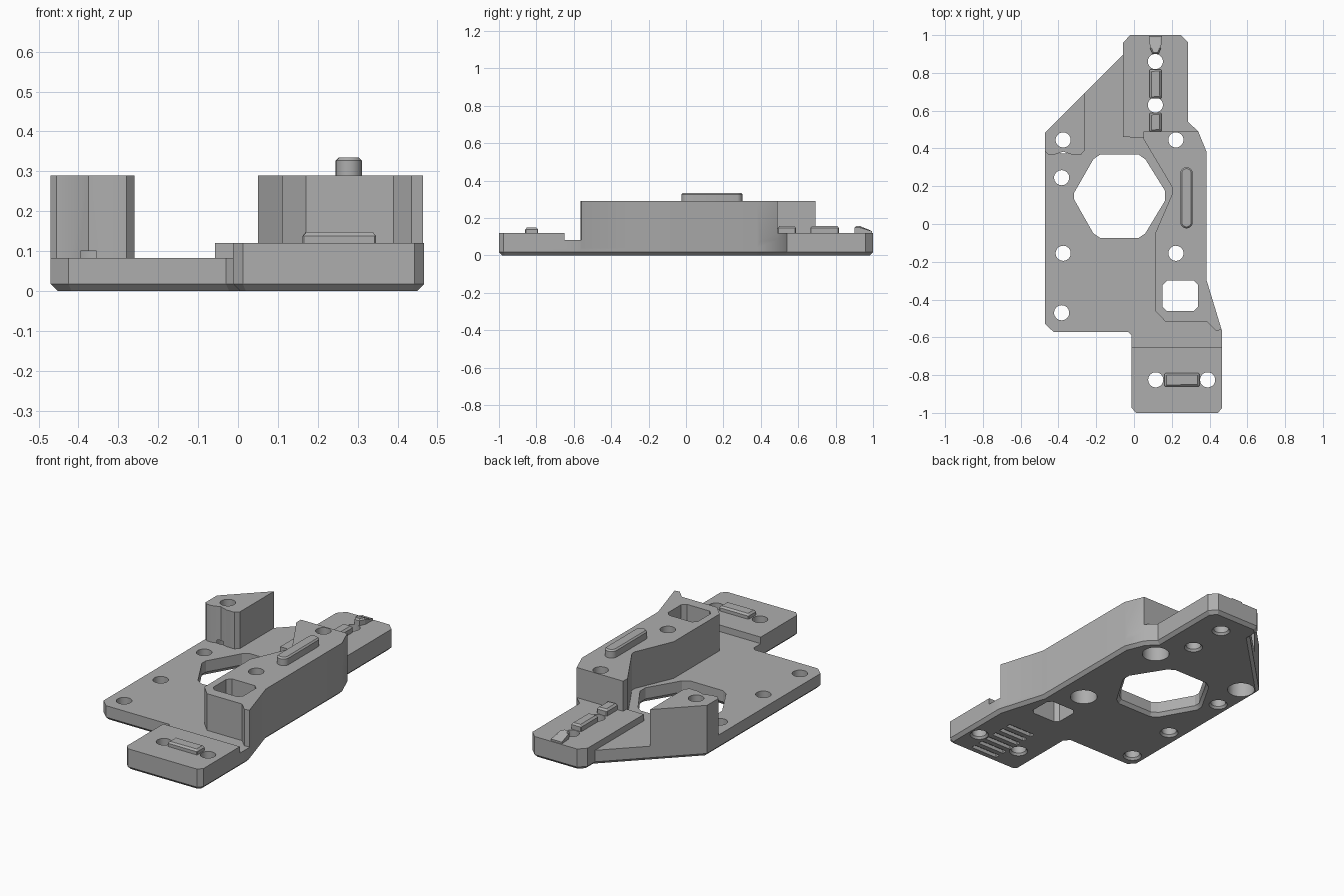
import bpy, bmesh, math

if "Cube" in bpy.data.objects:
    bpy.data.objects.remove(bpy.data.objects["Cube"])

grey = bpy.data.materials.new("plain grey")
grey.use_nodes = True
grey.diffuse_color = (0.42, 0.42, 0.42, 1)
grey.node_tree.nodes["Principled BSDF"].inputs["Base Color"].default_value = grey.diffuse_color


def prism(name, pts, z0, z1, bottom_bevel=0, top_bevel=0, flare=1):
    """Extrude an outline; optionally bevel its rims or widen the lower end."""
    bm = bmesh.new()
    n = len(pts)
    cx, cy = sum(p[0] for p in pts) / n, sum(p[1] for p in pts) / n
    low = [bm.verts.new((cx + (x - cx) * flare, cy + (y - cy) * flare, z0)) for x, y in pts]
    high = [bm.verts.new((x, y, z1)) for x, y in pts]
    bm.faces.new(low)
    bm.faces.new(high)
    for i in range(n):
        j = (i + 1) % n
        bm.faces.new((low[i], low[j], high[j], high[i]))
    bmesh.ops.recalc_face_normals(bm, faces=bm.faces)
    for size, z in ((bottom_bevel, z0), (top_bevel, z1)):
        if size:
            rim = [e for e in bm.edges if all(abs(v.co.z - z) < 1e-5 for v in e.verts)]
            bmesh.ops.bevel(bm, geom=rim, offset=size, segments=1, affect='EDGES')
    mesh = bpy.data.meshes.new(name)
    bm.to_mesh(mesh)
    bm.free()
    mesh.materials.append(grey)
    ob = bpy.data.objects.new(name, mesh)
    bpy.context.collection.objects.link(ob)
    return ob


def circle(x, y, r, n=32):
    return [(x + r * math.cos(2 * math.pi * i / n), y + r * math.sin(2 * math.pi * i / n))
            for i in range(n)]


def cut_rect(x0, x1, y0, y1, c):
    """Rectangle with clipped corners."""
    return [(x0 + c, y0), (x1 - c, y0), (x1, y0 + c), (x1, y1 - c),
            (x1 - c, y1), (x0 + c, y1), (x0, y1 - c), (x0, y0 + c)]


def combine(target, other, operation):
    mod = target.modifiers.new(operation.lower(), 'BOOLEAN')
    mod.object, mod.operation, mod.solver = other, operation, 'EXACT'
    bpy.context.view_layer.objects.active = target
    bpy.ops.object.modifier_apply(modifier=mod.name)
    bpy.data.objects.remove(other)


# Base plate with chamfered underside
body = prism("mounting_plate", [
    (-0.47, -0.53), (-0.425, -0.572), (-0.03, -0.572), (-0.012, -0.59), (-0.012, -0.975),
    (0.012, -1), (0.443, -1), (0.467, -0.975), (0.467, -0.57), (0.385, -0.30), (0.385, 0.38),
    (0.34, 0.49), (0.287, 0.54), (0.287, 0.96), (0.247, 1), (-0.02, 1), (-0.058, 0.96),
    (-0.058, 0.895), (-0.47, 0.483)], 0, 0.083, bottom_bevel=0.018)

# Raised front and rear tabs
front_tab = [(-0.012, -0.65), (-0.012, -0.975), (0.012, -1), (0.443, -1), (0.467, -0.975), (0.467, -0.65)]
rear_tab = [(-0.058, 0.46), (0.2, 0.455), (0.34, 0.49), (0.287, 0.54), (0.287, 0.96),
            (0.247, 1), (-0.02, 1), (-0.058, 0.96)]
# Tall side rail and tall corner post
side_rail = [(0.05, 0.49), (0.05, 0.45), (0.205, 0.19), (0.205, 0.165), (0.112, -0.05),
             (0.112, -0.46), (0.17, -0.52), (0.39, -0.52), (0.435, -0.565), (0.464, -0.56),
             (0.385, -0.30), (0.385, 0.38), (0.34, 0.49)]
corner_post = [(-0.47, 0.383), (-0.455, 0.368), (-0.42, 0.368), (-0.375, 0.383), (-0.33, 0.368),
               (-0.28, 0.368), (-0.26, 0.39), (-0.26, 0.693), (-0.47, 0.483)]
for outline, top in ((front_tab, 0.12), (rear_tab, 0.12), (side_rail, 0.29), (corner_post, 0.29)):
    combine(body, prism("raised_part", outline, 0.04, top), 'UNION')

# Hexagonal opening and square window, flared on the underside
hexagon = [(-0.317, 0.13), (-0.317, 0.165), (-0.215, 0.343), (-0.18, 0.367), (0.025, 0.367),
           (0.06, 0.343), (0.165, 0.175), (0.165, 0.125), (0.06, -0.05), (0.025, -0.073),
           (-0.18, -0.073), (-0.215, -0.05)]
window = cut_rect(0.152, 0.338, -0.46, -0.30, 0.022)
cutters = [prism("hexagon_cutter", hexagon, -0.1, 0.4),
           prism("hexagon_flare_cutter", hexagon, -0.001, 0.02, flare=1.07),
           prism("window_cutter", window, -0.1, 0.4)]

# Screw holes, three of them counterbored from below
large = [(-0.375, 0.445), (0.222, 0.445), (0.222, -0.155)]
small = [(-0.383, 0.245), (-0.375, -0.155), (-0.383, -0.47), (0.113, 0.86), (0.113, 0.63),
         (0.115, -0.825), (0.39, -0.825)]
for x, y in large + small:
    cutters.append(prism("hole_cutter", circle(x, y, 0.04), -0.1, 0.4))
for x, y in large:
    cutters.append(prism("counterbore_cutter", circle(x, y, 0.072), -0.1, 0.1))
for x, y in small:
    cutters.append(prism("countersink_cutter", circle(x, y, 0.04), -0.001, 0.012, flare=1.25))

# Row of grooves under the front tab
for i in range(6):
    y = -0.94 + i * 0.058
    cutters.append(prism("groove_cutter", cut_rect(0.165, 0.335, y - 0.014, y + 0.014, 0.004), -0.1, 0.02))
for cutter in cutters:
    cutter.hide_render = True
    combine(body, cutter, 'DIFFERENCE')

# Rail key with round ends
ends = [(x, y + (0.258 if y > 0 else 0)) for x, y in circle(0.278, 0, 0.033, 32)]
key = prism("rail_key", [(x, y + 0.01) for x, y in ends], 0.28, 0.335, top_bevel=0.008)

# Locating bars on the front and rear tabs
prism("front_bar", cut_rect(0.162, 0.346, -0.86, -0.79, 0.004), 0.11, 0.148, top_bevel=0.01)
for name, y0, y1 in (("rear_bar_inner", 0.49, 0.588), ("rear_bar_middle", 0.665, 0.818)):
    prism(name, cut_rect(0.083, 0.146, y0, y1, 0.004), 0.11, 0.156, top_bevel=0.01)
end_bar = prism("rear_bar_end", [(0.08, 0.995), (0.085, 0.93), (0.098, 0.9), (0.13, 0.9),
                                 (0.143, 0.93), (0.148, 0.995)], 0.11, 0.156, top_bevel=0.008)
for v in end_bar.data.vertices:
    if v.co.y > 0.96 and v.co.z > 0.13:
        v.co.z = 0.13

# Smooth the round holes and key ends while keeping corners crisp
for ob in (body, key):
    bpy.ops.object.select_all(action='DESELECT')
    ob.select_set(True)
    bpy.context.view_layer.objects.active = ob
    bpy.ops.object.shade_smooth_by_angle(angle=math.radians(25))
